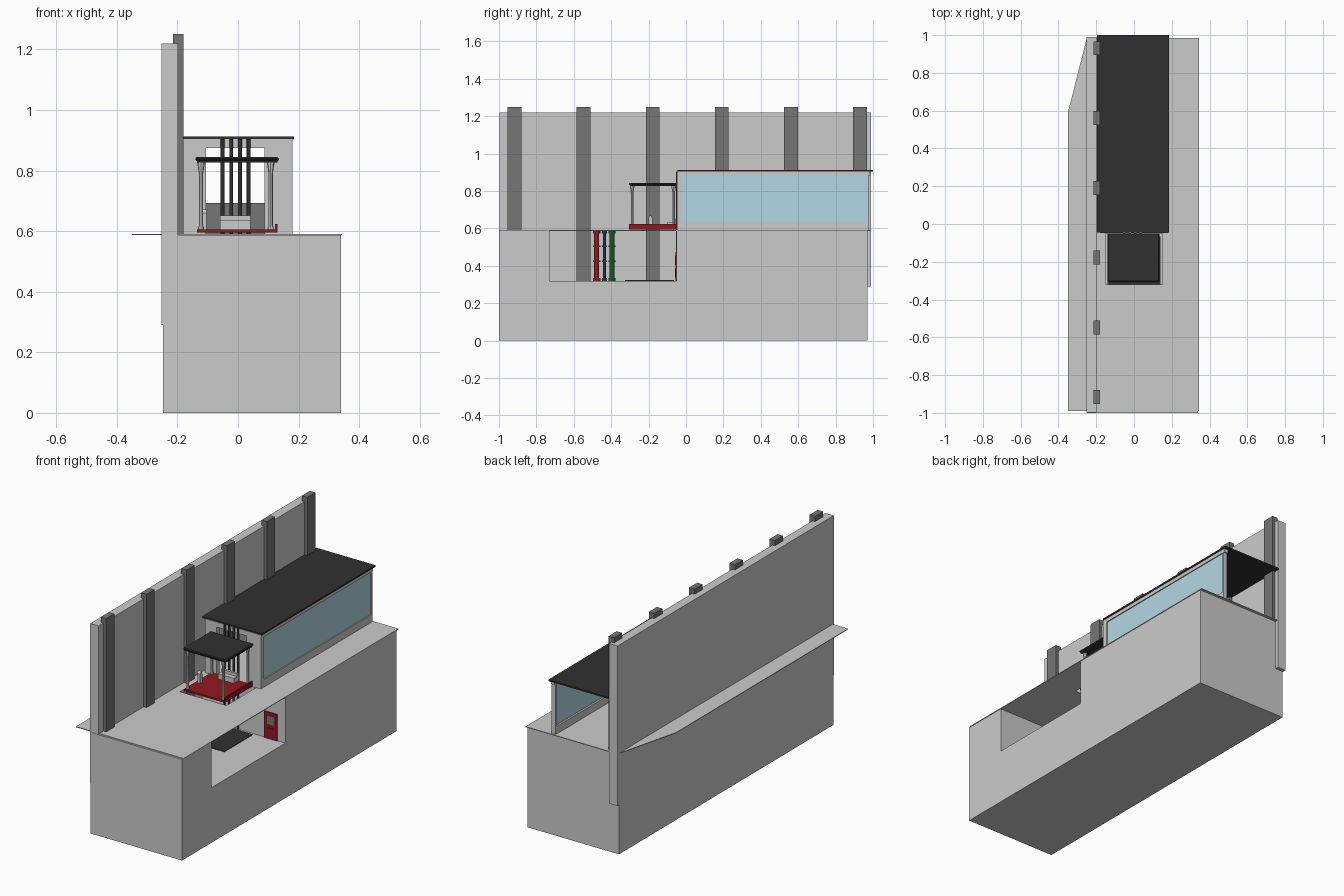
import bpy, bmesh, math

if "Cube" in bpy.data.objects:
    bpy.data.objects.remove(bpy.data.objects["Cube"])

def material(name, color):
    m = bpy.data.materials.new(name)
    m.diffuse_color = (*color, 1)
    m.use_nodes = True
    m.node_tree.nodes["Principled BSDF"].inputs["Base Color"].default_value = m.diffuse_color
    return m

BLACK = material("black", (0.03, 0.03, 0.03))
DARK = material("dark_grey", (0.18, 0.18, 0.18))
RED = material("deep_red", (0.28, 0.01, 0.015))
BLUE = material("navy", (0.02, 0.03, 0.10))
GREEN = material("dark_green", (0.01, 0.10, 0.02))
GLASS = material("glass_blue", (0.45, 0.68, 0.78))
LIGHT = material("light_grey", (0.7, 0.7, 0.7))

def link(name, bm, mat=None):
    mesh = bpy.data.meshes.new(name)
    bm.to_mesh(mesh)
    bm.free()
    ob = bpy.data.objects.new(name, mesh)
    bpy.context.collection.objects.link(ob)
    if mat:
        mesh.materials.append(mat)
    return ob

def box(name, x, y, z, mat=None):
    """Box from (min, max) ranges."""
    bm = bmesh.new()
    bmesh.ops.create_cube(bm, size=1)
    for v in bm.verts:
        for i, r in enumerate((x, y, z)):
            v.co[i] = r[0] if v.co[i] < 0 else r[1]
    return link(name, bm, mat)

def prism(name, outline, axis_map, depth, mat=None):
    """Extrude a 2D outline; axis_map turns (u, v, w) into a position."""
    bm = bmesh.new()
    rings = [[bm.verts.new(axis_map(u, v, w)) for u, v in outline] for w in depth]
    n = len(outline)
    bm.faces.new(rings[0])
    bm.faces.new(rings[1])
    for i in range(n):
        j = (i + 1) % n
        bm.faces.new((rings[0][i], rings[0][j], rings[1][j], rings[1][i]))
    bmesh.ops.recalc_face_normals(bm, faces=bm.faces)
    return link(name, bm, mat)

def lathe(name, x, y, profile, sides=12, mat=None):
    """Capped round part from (radius, z) points."""
    bm = bmesh.new()
    rings = [[bm.verts.new((x + r * math.cos(2 * math.pi * i / sides),
                            y + r * math.sin(2 * math.pi * i / sides), z))
              for i in range(sides)] for r, z in profile]
    for a, b in zip(rings, rings[1:]):
        for i in range(sides):
            j = (i + 1) % sides
            bm.faces.new((a[i], a[j], b[j], b[i]))
    bm.faces.new(rings[0][::-1])
    bm.faces.new(rings[-1])
    for f in bm.faces:
        f.smooth = len(f.verts) == 4
    ob = link(name, bm, mat)
    ob.data.set_sharp_from_angle(angle=math.radians(40))
    return ob

def cut(target, cutter):
    mod = target.modifiers.new("cut", 'BOOLEAN')
    mod.operation = 'DIFFERENCE'
    mod.solver = 'EXACT'
    mod.object = cutter
    cutter.hide_render = True
    cutter.hide_set(True)
    cutter.display_type = 'WIRE'

# Rock-like base block with the lower chamber open to the right
base = box("base_block", (-0.248, 0.34), (-1, 0.97), (0, 0.588))
cut(base, box("chamber_cutter", (-0.20, 0.5), (-0.73, -0.05), (0.32, 0.7)))

# Thin ground sheet with the lift shaft opening
ground = prism("ground_sheet",
               [(-0.35, -0.99), (0.343, -0.99), (0.343, 0.985), (-0.25, 0.985), (-0.35, 0.59)],
               lambda u, v, w: (u, v, w), (0.587, 0.591))
cut(ground, box("shaft_cutter", (-0.15, 0.15), (-0.32, -0.05), (0.5, 0.7)))

# Tall back wall and its buttress pillars
box("tall_wall", (-0.252, -0.198), (-0.998, 0.99), (0.29, 1.22))
for i in range(6):
    y = -0.917 + i * 0.3695
    box(f"wall_pillar_{i + 1}", (-0.215, -0.18), (y - 0.037, y + 0.037), (0.30, 1.25), DARK)

# House: front wall with doorway, sill, beams, glass side and roof
prism("house_front_wall",
      [(-0.18, 0.59), (-0.105, 0.59), (-0.105, 0.875), (0.087, 0.875),
       (0.087, 0.59), (0.18, 0.59), (0.18, 0.904), (-0.18, 0.904)],
      lambda u, v, w: (u, w, v), (-0.048, -0.018))
box("house_sill", (0.155, 0.18), (-0.018, 0.977), (0.59, 0.635))
box("house_top_beam", (0.155, 0.18), (-0.018, 0.985), (0.882, 0.904))
box("house_rear_post", (0.155, 0.18), (0.968, 0.977), (0.635, 0.882))
box("house_glass", (0.165, 0.174), (-0.018, 0.968), (0.635, 0.882), GLASS)
box("house_roof", (-0.197, 0.185), (-0.045, 1.0), (0.903, 0.912), BLACK)
box("house_counter", (-0.105, 0.09), (0.25, 0.33), (0.591, 0.692), DARK)

# Lift guide rods against the front wall
for i in range(4):
    x = -0.051 + i * 0.0287
    lathe(f"guide_rod_{i + 1}", x, -0.048, [(0.0065, 0.32), (0.0065, 0.904)], 10, BLACK)

# Lift pavilion: platform, rim, posts and roof
PX, PY = (-0.135, 0.13), (-0.305, -0.052)
box("lift_floor", PX, PY, (0.595, 0.605), RED)
box("lift_right_rim", (0.122, 0.13), PY, (0.605, 0.624), RED)
for i, x in enumerate((-0.122, 0.108)):
    for j, y in enumerate((-0.288, -0.066)):
        lathe(f"lift_post_{i}{j}", x, y,
              [(0.010, 0.605), (0.010, 0.612), (0.007, 0.618), (0.007, 0.79),
               (0.012, 0.822), (0.012, 0.83)], 8)
box("lift_roof_lower", (-0.135, 0.13), (-0.30, -0.055), (0.826, 0.834), BLACK)
roof = box("lift_roof", (-0.14, 0.135), (-0.306, -0.050), (0.832, 0.844), BLACK)
bev = roof.modifiers.new("edge", 'BEVEL')
bev.width = 0.004
bev.segments = 1

# Bench and control stand on the lift
box("bench_seat", (-0.06, 0.042), (-0.098, -0.066), (0.605, 0.635), LIGHT)
box("bench_back", (-0.06, 0.042), (-0.070, -0.057), (0.605, 0.652), LIGHT)
prism("control_stand",
      [(-0.20, 0.605), (-0.18, 0.605), (-0.18, 0.655), (-0.188, 0.672), (-0.20, 0.66)],
      lambda u, v, w: (w, u, v), (-0.122, -0.104), LIGHT)

# Lower chamber: lift pad, door and pipes
box("lift_pad", (-0.14, 0.14), (-0.325, -0.065), (0.319, 0.324), BLACK)
box("door", (0.208, 0.29), (-0.056, -0.049), (0.32, 0.474), RED)
box("door_window", (0.226, 0.272), (-0.058, -0.050), (0.405, 0.455), DARK)
box("door_lower_panel", (0.226, 0.272), (-0.058, -0.050), (0.338, 0.385), RED)
for name, y, r, mat in (("red_pipe", -0.478, 0.014, RED),
                        ("blue_pipe", -0.436, 0.009, BLUE),
                        ("green_pipe", -0.396, 0.014, GREEN)):
    f = r * 1.4
    profile = [(f, 0.32), (f, 0.335)]
    for z in (0.42, 0.50):
        profile += [(r, profile[-1][1]), (r, z), (f, z), (f, z + 0.008)]
    profile += [(r, 0.508), (r, 0.572), (f, 0.572), (f, 0.587)]
    lathe(name, -0.15, y, profile, 12, mat)
